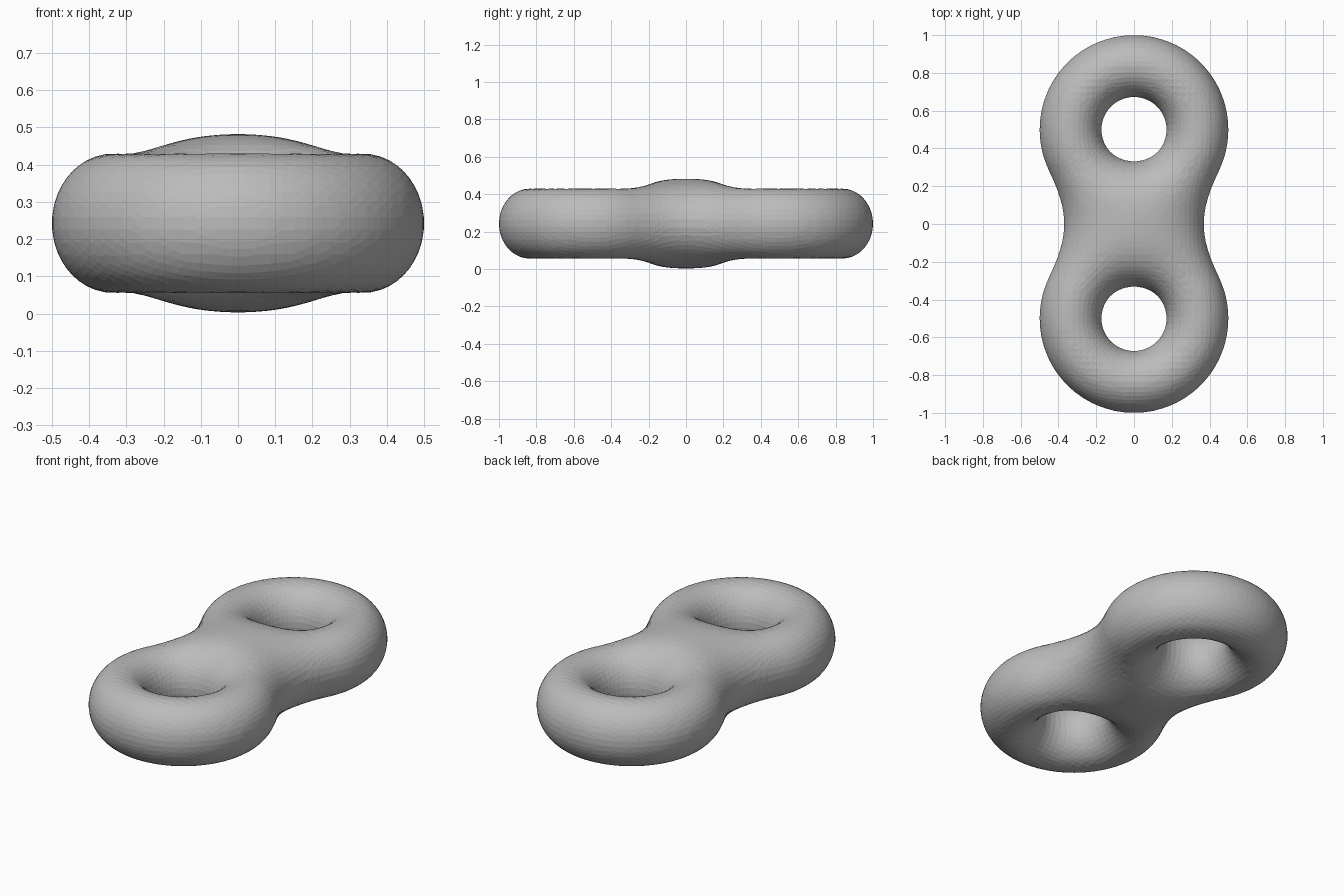
import bpy, bmesh, math
from mathutils import Vector, Matrix

if "Cube" in bpy.data.objects:
    bpy.data.objects.remove(bpy.data.objects["Cube"])

RING_Y, MAJOR = 0.5, 0.336      # ring centres and ring radius
TUBE_R, TUBE_Z = 0.164, 0.187   # tube half-width and half-height
MID_Z = 0.2425


def ring_field(x, y, z, cy):
    rho = math.hypot(x, y - cy)
    return math.hypot((rho - MAJOR) / TUBE_R, z / TUBE_Z) - 1


def field(p):
    """Two rings melted together around the middle."""
    x, y, z = p
    a, b = ring_field(x, y, z, RING_Y), ring_field(x, y, z, -RING_Y)
    k = 2.5 + 3.6 * min(x * x, 0.16) * math.exp(-(y / 0.2) ** 2)
    h = max(k - abs(a - b), 0) / k
    return min(a, b) - h * h * k / 4


def snap(p):
    """Move a point onto the blended surface."""
    e = 0.002
    for _ in range(4):
        f = field(p)
        g = Vector([(field(p + d) - field(p - d)) / (2 * e)
                    for d in (Vector((e, 0, 0)), Vector((0, e, 0)), Vector((0, 0, e)))])
        step = g * (f / max(g.length_squared, 1.0))
        if step.length > 0.05:
            step *= 0.05 / step.length
        p = p - step
    return p


# rough shape: two rings and a middle lump
bm = bmesh.new()
NU, NV = 64, 28
for cy in (-RING_Y, RING_Y):
    grid = []
    for i in range(NU):
        u = math.tau * i / NU
        row = []
        for j in range(NV):
            v = math.tau * j / NV
            r = MAJOR + TUBE_R * math.cos(v)
            row.append(bm.verts.new((r * math.cos(u), cy + r * math.sin(u), TUBE_Z * math.sin(v))))
        grid.append(row)
    for i in range(NU):
        for j in range(NV):
            i2, j2 = (i + 1) % NU, (j + 1) % NV
            bm.faces.new((grid[i][j], grid[i2][j], grid[i2][j2], grid[i][j2]))
bmesh.ops.create_uvsphere(bm, u_segments=32, v_segments=20, radius=1,
                          matrix=Matrix.Diagonal((0.34, 0.2, 0.22, 1)))
mesh = bpy.data.meshes.new("double_ring")
bm.to_mesh(mesh)
bm.free()
body = bpy.data.objects.new("double_ring", mesh)
bpy.context.collection.objects.link(body)

# fuse into one even skin
remesh = body.modifiers.new("fuse", 'REMESH')
remesh.mode = 'VOXEL'
remesh.voxel_size = 0.034
depsgraph = bpy.context.evaluated_depsgraph_get()
fused = bpy.data.meshes.new_from_object(body.evaluated_get(depsgraph))
body.modifiers.clear()
body.data = fused
bpy.data.meshes.remove(mesh)
fused.name = "double_ring"

# relax and settle the skin on the blended surface
bm = bmesh.new()
bm.from_mesh(fused)
for _ in range(4):
    bmesh.ops.smooth_vert(bm, verts=bm.verts, factor=0.5,
                          use_axis_x=True, use_axis_y=True, use_axis_z=True)
    for v in bm.verts:
        v.co = snap(v.co)
bmesh.ops.triangulate(bm, faces=bm.faces)
bmesh.ops.recalc_face_normals(bm, faces=bm.faces)
bmesh.ops.translate(bm, verts=bm.verts, vec=(0, 0, MID_Z))
bm.to_mesh(fused)
bm.free()

# plain grey, small flat facets
grey = bpy.data.materials.new("light_grey")
grey.diffuse_color = (0.5, 0.5, 0.5, 1)
grey.use_nodes = True
grey.node_tree.nodes["Principled BSDF"].inputs["Base Color"].default_value = grey.diffuse_color
fused.materials.clear()
fused.materials.append(grey)
for poly in fused.polygons:
    poly.material_index = 0
    poly.use_smooth = False
